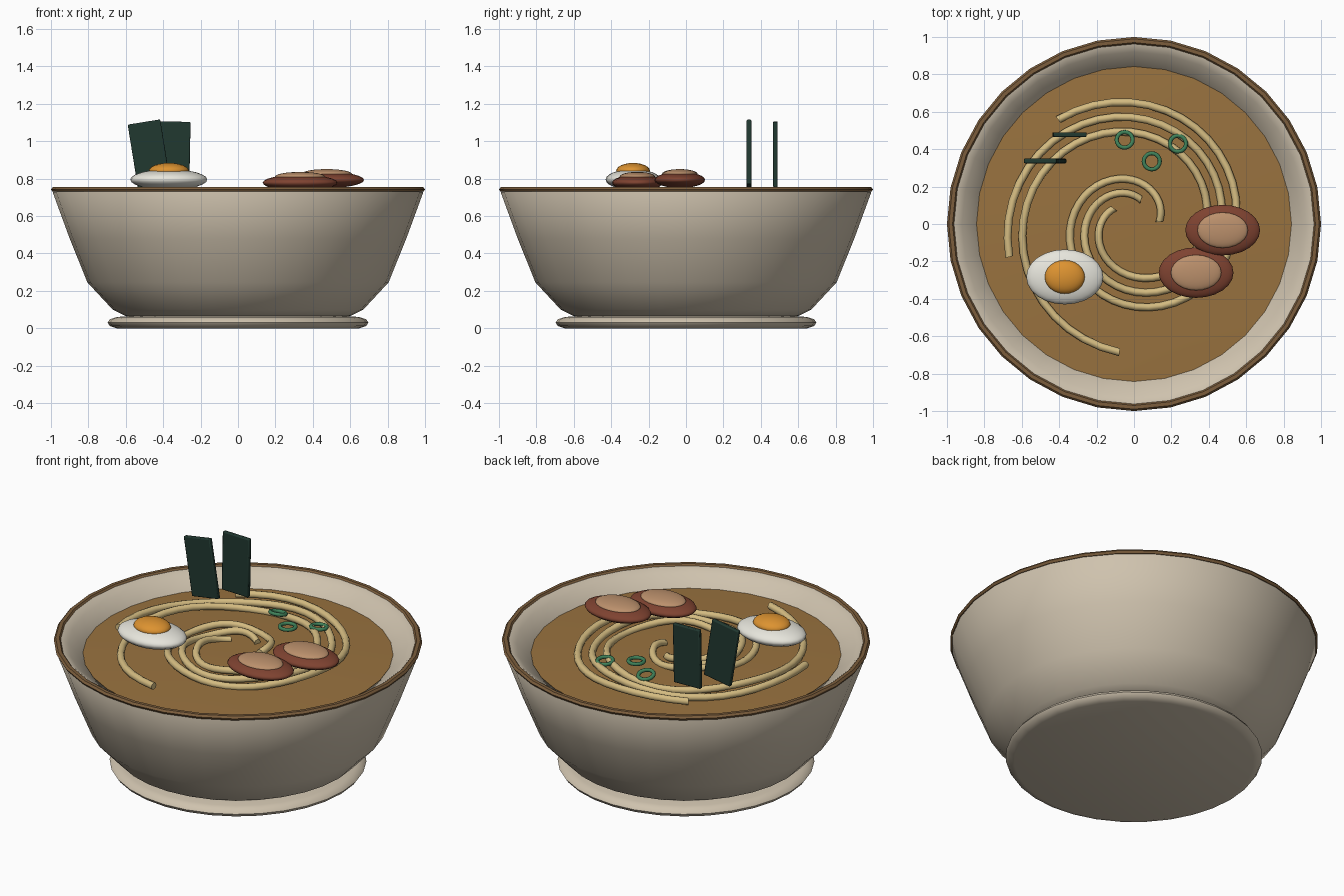
import bpy, bmesh, math
from mathutils import Vector

if "Cube" in bpy.data.objects:
    bpy.data.objects.remove(bpy.data.objects["Cube"])


def material(name, rgb):
    m = bpy.data.materials.new(name)
    m.diffuse_color = (*rgb, 1)
    m.use_nodes = True
    m.node_tree.nodes["Principled BSDF"].inputs["Base Color"].default_value = m.diffuse_color
    return m


CERAMIC = material("ceramic", (0.62, 0.54, 0.42))
GLAZE = material("brown_glaze", (0.20, 0.11, 0.045))
BROTH = material("broth", (0.32, 0.17, 0.05))
NOODLE = material("noodle", (0.66, 0.50, 0.22))
WHITE = material("egg_white", (0.80, 0.79, 0.72))
YOLK = material("yolk", (0.72, 0.29, 0.03))
MEAT = material("meat", (0.21, 0.055, 0.03))
FAT = material("meat_center", (0.50, 0.28, 0.15))
SEAWEED = material("seaweed", (0.015, 0.04, 0.03))
GREEN = material("green_onion", (0.05, 0.22, 0.10))


def finish(ob, name, mat, angle=35):
    ob.name = name
    ob.data.materials.append(mat)
    bpy.ops.object.select_all(action='DESELECT')
    ob.select_set(True)
    bpy.context.view_layer.objects.active = ob
    bpy.ops.object.shade_smooth_by_angle(angle=math.radians(angle))
    return ob


def lathe(name, profile, mat, closed=False, n=32, angle=35):
    bm = bmesh.new()
    verts = [bm.verts.new((r, 0, z)) for r, z in profile]
    pairs = list(zip(verts, verts[1:]))
    if closed:
        pairs.append((verts[-1], verts[0]))
    edges = [bm.edges.new(p) for p in pairs]
    bmesh.ops.spin(bm, geom=verts + edges, cent=(0, 0, 0), axis=(0, 0, 1),
                   angle=math.tau, steps=n, use_merge=True)
    bmesh.ops.remove_doubles(bm, verts=bm.verts, dist=0.0005)
    bmesh.ops.recalc_face_normals(bm, faces=bm.faces)
    me = bpy.data.meshes.new(name)
    bm.to_mesh(me)
    bm.free()
    ob = bpy.data.objects.new(name, me)
    bpy.context.collection.objects.link(ob)
    return finish(ob, name, mat, angle)


def ellipsoid(name, loc, radii, mat):
    bpy.ops.mesh.primitive_uv_sphere_add(segments=24, ring_count=12, location=loc)
    ob = bpy.context.object
    ob.scale = radii
    return finish(ob, name, mat, 60)


# Bowl shell, foot and glazed rim
lathe("bowl", [(0, 0.065), (0.60, 0.065), (0.67, 0.10), (0.805, 0.245), (0.90, 0.48),
               (0.99, 0.725), (0.98, 0.745), (0.955, 0.745), (0.92, 0.72), (0.83, 0.655),
               (0.76, 0.45), (0.62, 0.20), (0, 0.14)], CERAMIC, angle=50)
lathe("foot", [(0, 0), (0.65, 0), (0.685, 0.012), (0.697, 0.03), (0.685, 0.048),
               (0.65, 0.06), (0.55, 0.068)], CERAMIC, angle=50)
lathe("rim", [(0.96, 0.742), (0.97, 0.755), (0.99, 0.755), (1.0, 0.743),
              (0.992, 0.73), (0.97, 0.73)], GLAZE, closed=True)

# Broth surface, very slightly domed
lathe("broth", [(0, 0.69), (0.45, 0.685), (0.842, 0.667), (0.82, 0.63), (0, 0.63)], BROTH)

# Three spiral noodles, shrinking clockwise toward the middle
for i in range(3):
    steps, sides, rad = 56, 8, 0.021
    bm = bmesh.new()
    rings = []
    for s in range(steps + 1):
        t = s / steps
        a = 2.2 + 1.2 * i - 8.4 * t
        r = 0.69 - 0.555 * t
        out = Vector((math.cos(a), math.sin(a), 0))
        c = out * r + Vector((0, 0, 0.703 + 0.012 * math.sin(9 * t * math.pi + i)))
        rings.append([bm.verts.new(c + rad * (out * math.cos(k * math.tau / sides)
                      + Vector((0, 0, math.sin(k * math.tau / sides)))))
                      for k in range(sides)])
    for p, q in zip(rings, rings[1:]):
        for k in range(sides):
            j = (k + 1) % sides
            bm.faces.new((p[k], p[j], q[j], q[k]))
    bm.faces.new(rings[0])
    bm.faces.new(rings[-1])
    bmesh.ops.recalc_face_normals(bm, faces=bm.faces)
    me = bpy.data.meshes.new("noodle")
    bm.to_mesh(me)
    bm.free()
    ob = bpy.data.objects.new("noodle", me)
    bpy.context.collection.objects.link(ob)
    finish(ob, f"noodle_{i + 1}", NOODLE, 50)

# Egg half
ellipsoid("egg_white", (-0.37, -0.283, 0.795), (0.206, 0.147, 0.055), WHITE)
ellipsoid("egg_yolk", (-0.37, -0.283, 0.842), (0.107, 0.09, 0.042), YOLK)

# Meat slices with pale centres
for i, (x, y, z) in enumerate([(0.474, -0.033, 0.793), (0.332, -0.26, 0.778)]):
    ellipsoid(f"meat_slice_{i + 1}", (x, y, z), (0.20, 0.135, 0.043), MEAT)
    ellipsoid(f"meat_center_{i + 1}", (x, y, z + 0.032), (0.135, 0.095, 0.026), FAT)

# Upright seaweed sheets
for i, (x, y, tilt) in enumerate([(-0.475, 0.337, -0.16), (-0.345, 0.478, 0.02)]):
    bpy.ops.mesh.primitive_cube_add(size=1, location=(x, y, 0.93), rotation=(0, tilt, 0))
    ob = bpy.context.object
    ob.scale = (0.176, 0.025, 0.35)
    bpy.ops.object.transform_apply(location=False, rotation=False, scale=True)
    bev = ob.modifiers.new("bevel", 'BEVEL')
    bev.width = 0.006
    bev.segments = 2
    finish(ob, f"seaweed_{i + 1}", SEAWEED)

# Green onion rings
for i, (x, y, tilt) in enumerate([(-0.05, 0.45, 0.25), (0.235, 0.43, 0.1), (0.095, 0.335, 0)]):
    bpy.ops.mesh.primitive_torus_add(major_radius=0.043, minor_radius=0.011, major_segments=20,
                                     minor_segments=8, location=(x, y, 0.727),
                                     rotation=(-tilt, 0, 0))
    finish(bpy.context.object, f"green_onion_{i + 1}", GREEN, 60)
